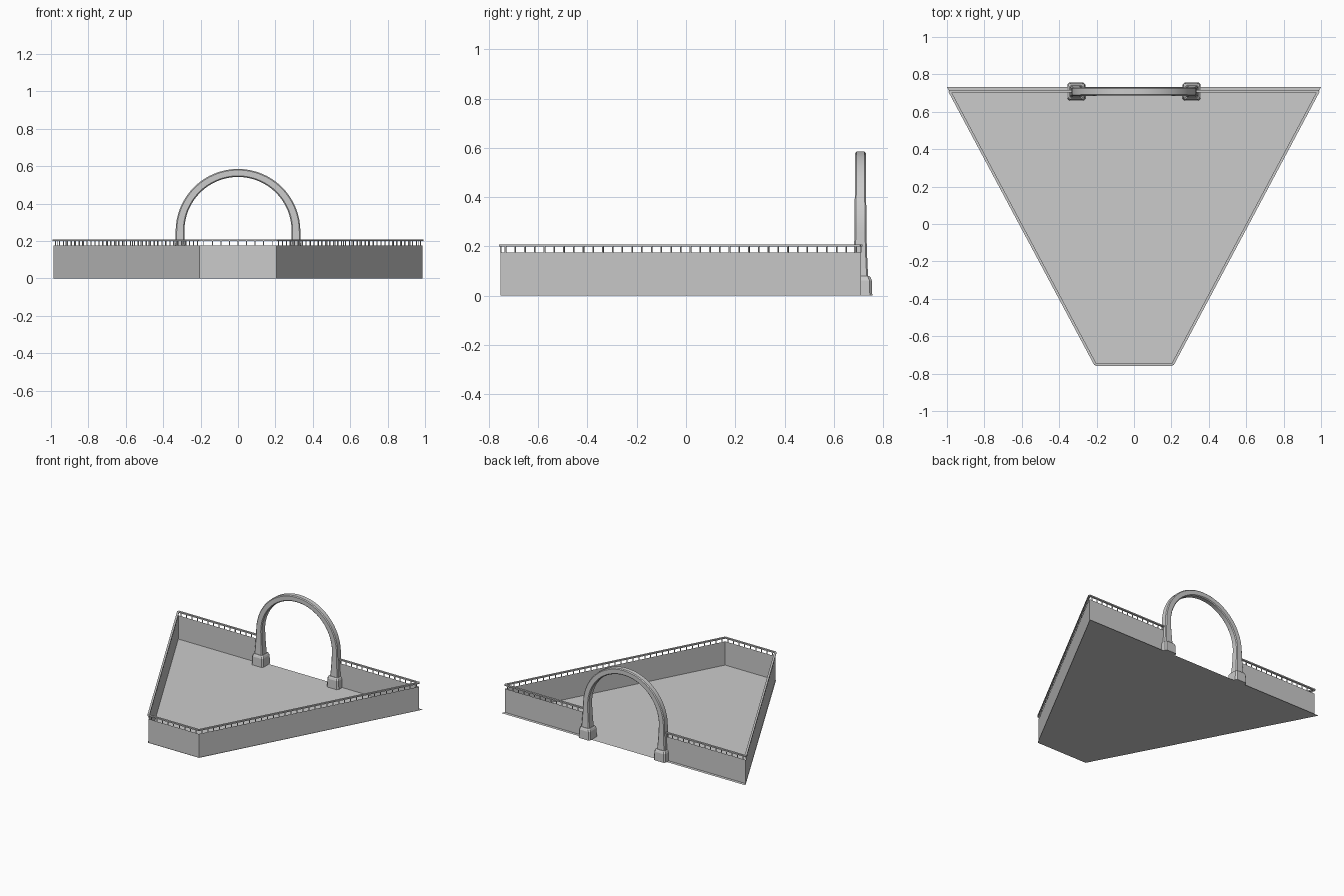
import bpy, bmesh, math
from mathutils import Vector

if "Cube" in bpy.data.objects:
    bpy.data.objects.remove(bpy.data.objects["Cube"])

WALL_H, RAIL_Z0, RAIL_Z1 = 0.175, 0.199, 0.208
ARCH_Y = 0.708


def make(name, bm, smooth=False):
    mesh = bpy.data.meshes.new(name)
    bm.to_mesh(mesh)
    bm.free()
    ob = bpy.data.objects.new(name, mesh)
    bpy.context.collection.objects.link(ob)
    if smooth:
        bpy.ops.object.select_all(action='DESELECT')
        bpy.context.view_layer.objects.active = ob
        ob.select_set(True)
        bpy.ops.object.shade_smooth_by_angle(angle=math.radians(35))
    return ob


def bar(bm, a, b, width, z0, z1):
    """Box running from a to b in plan, with the given width."""
    a, b = Vector(a), Vector(b)
    d = (b - a).normalized()
    n = Vector((-d.y, d.x)) * width / 2
    plan = [a - n, b - n, b + n, a + n]
    lo = [bm.verts.new((p.x, p.y, z0)) for p in plan]
    hi = [bm.verts.new((p.x, p.y, z1)) for p in plan]
    bm.faces.new(lo[::-1])
    bm.faces.new(hi)
    for i in range(4):
        j = (i + 1) % 4
        bm.faces.new((lo[i], lo[j], hi[j], hi[i]))


def section(hx, hy, c):
    """Rectangle with cut corners."""
    return [(hx, -hy + c), (hx, hy - c), (hx - c, hy), (-hx + c, hy),
            (-hx, hy - c), (-hx, -hy + c), (-hx + c, -hy), (hx - c, -hy)]


def loft(bm, rings):
    vs = [[bm.verts.new(p) for p in r] for r in rings]
    for r, s in zip(vs, vs[1:]):
        for i in range(len(r)):
            j = (i + 1) % len(r)
            bm.faces.new((r[i], r[j], s[j], s[i]))
    bm.faces.new(vs[0][::-1])
    bm.faces.new(vs[-1])
    bmesh.ops.recalc_face_normals(bm, faces=bm.faces)


# Floor sheet
bm = bmesh.new()
bm.faces.new([bm.verts.new((x, y, 0)) for x, y in
              [(-0.21, -0.755), (0.21, -0.755), (1, 0.733), (-1, 0.733)]])
make("floor", bm)

# Walls, with an opening under the arch
outline = [(-0.32, 0.71), (-0.986, 0.71), (-0.206, -0.752),
           (0.206, -0.752), (0.986, 0.71), (0.32, 0.71)]
bm = bmesh.new()
lo = [bm.verts.new((x, y, 0)) for x, y in outline]
hi = [bm.verts.new((x, y, WALL_H)) for x, y in outline]
for i in range(5):
    bm.faces.new((lo[i], lo[i + 1], hi[i + 1], hi[i]))
make("walls", bm)

# Handrail and its thin posts
rail, posts = bmesh.new(), bmesh.new()
for a, b in zip(outline, outline[1:]):
    bar(rail, a, b, 0.014, RAIL_Z0, RAIL_Z1)
    a, b = Vector(a), Vector(b)
    n = round((b - a).length / 0.045)
    d = (b - a).normalized() * 0.0025
    for k in range(n):
        p = a.lerp(b, (k + 0.5) / n)
        bar(posts, p - d, p + d, 0.005, WALL_H, RAIL_Z0)
make("handrail", rail)
make("rail_posts", posts)

# Arch: flared legs and a half circle
R, CZ, N = 0.31, 0.254, 32
flare = [(0.075, 0.033, 0.032), (0.10, 0.031, 0.030), (0.14, 0.0285, 0.028),
         (0.19, 0.0255, 0.026)]
stations = [(R, z, 0, hx, hy) for z, hx, hy in flare]
for i in range(N + 1):
    t = math.pi * i / N
    s = math.sin(t)
    stations.append((R * math.cos(t), CZ + R * s, t,
                     0.0235 - 0.002 * s, 0.0245 - 0.003 * s))
stations += [(-R, z, math.pi, hx, hy) for z, hx, hy in flare[::-1]]
bm = bmesh.new()
loft(bm, [[(x + u * math.cos(t), ARCH_Y + v, z + u * math.sin(t))
           for u, v in section(hx, hy, 0.006)]
          for x, z, t, hx, hy in stations])
make("arch", bm, True)

# Pedestals under the arch legs
for name, side in (("left_pedestal", -1), ("right_pedestal", 1)):
    bm = bmesh.new()
    loft(bm, [[(side * 0.308 + u, ARCH_Y + v, z) for u, v in section(h, h, 0.01)]
              for z, h in [(0, 0.048), (0.062, 0.046), (0.075, 0.041), (0.08, 0.036)]])
    make(name, bm)
